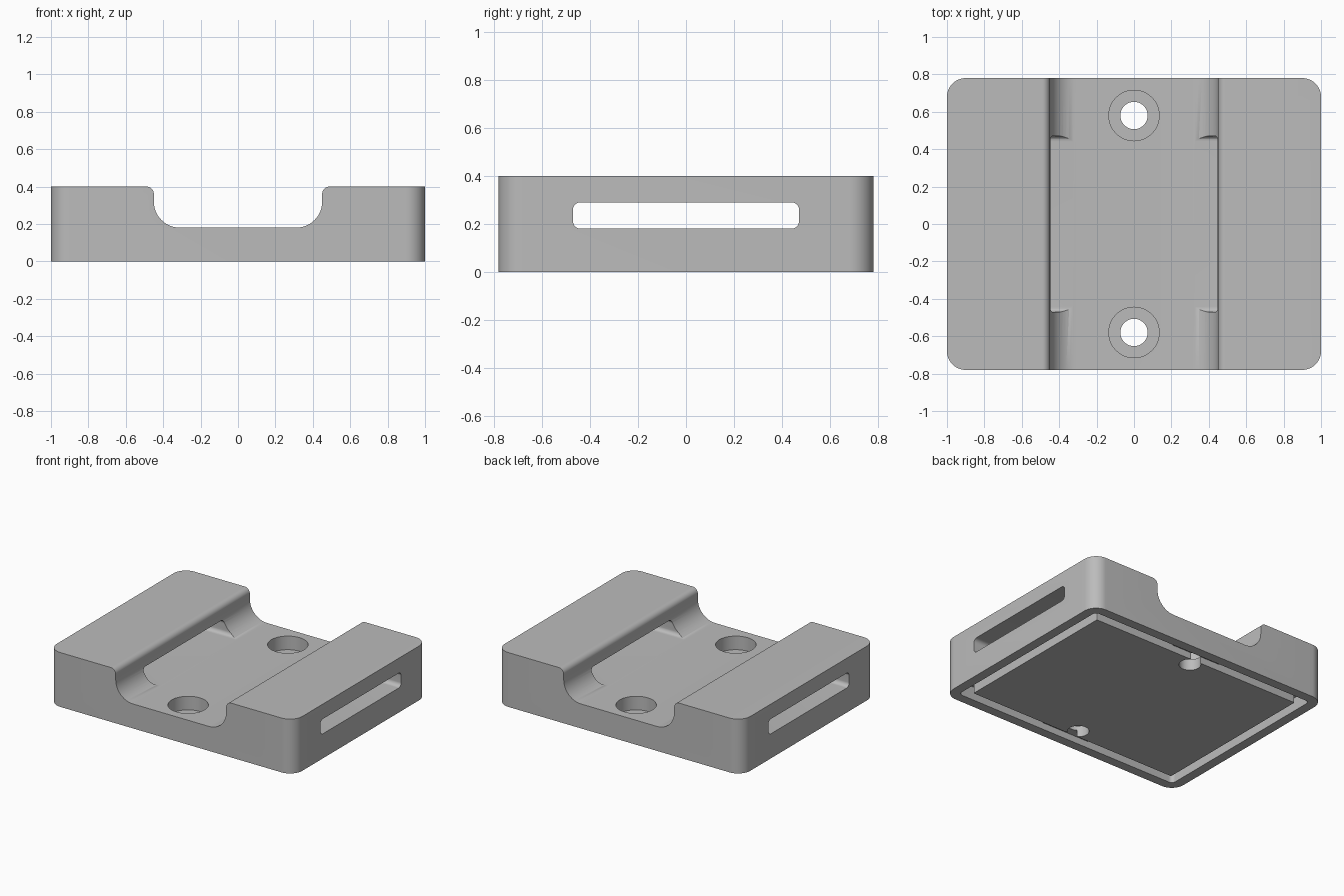
import bpy, bmesh, math
from mathutils import Vector

if "Cube" in bpy.data.objects:
    bpy.data.objects.remove(bpy.data.objects["Cube"], do_unlink=True)

grey = bpy.data.materials.new("light grey plastic")
grey.use_nodes = True
colour = (0.5, 0.5, 0.5, 1)
grey.diffuse_color = colour
grey.node_tree.nodes["Principled BSDF"].inputs["Base Color"].default_value = colour


def arc(cx, cy, r, start, end, steps=12):
    angles = [math.radians(start + (end - start) * i / steps) for i in range(steps + 1)]
    return [(cx + r * math.cos(a), cy + r * math.sin(a)) for a in angles]


def rounded_rect(hx, hy, r, cy=0):
    pts = []
    for i, (sx, sy) in enumerate([(1, 1), (-1, 1), (-1, -1), (1, -1)]):
        pts += arc(sx * (hx - r), cy + sy * (hy - r), r, 90 * i, 90 * i + 90)
    return pts


def prism(name, pts, lo, hi, axis="z"):
    """Extrude a 2D profile along one axis."""
    place = {"x": lambda a, b, h: (h, a, b),
             "y": lambda a, b, h: (a, h, b),
             "z": lambda a, b, h: (a, b, h)}[axis]
    bm = bmesh.new()
    face = bm.faces.new([bm.verts.new(place(a, b, lo)) for a, b in pts])
    new = bmesh.ops.extrude_face_region(bm, geom=[face])["geom"]
    bmesh.ops.translate(bm, vec=Vector(place(0, 0, hi - lo)),
                        verts=[g for g in new if isinstance(g, bmesh.types.BMVert)])
    bmesh.ops.recalc_face_normals(bm, faces=bm.faces)
    mesh = bpy.data.meshes.new(name)
    bm.to_mesh(mesh)
    bm.free()
    mesh.materials.append(grey)
    obj = bpy.data.objects.new(name, mesh)
    bpy.context.collection.objects.link(obj)
    return obj


def cut(target, cutter):
    """Subtract the cutter, then discard it."""
    mod = target.modifiers.new("cut", "BOOLEAN")
    mod.operation, mod.solver, mod.object = "DIFFERENCE", "EXACT", cutter
    bpy.ops.object.select_all(action="DESELECT")
    bpy.context.view_layer.objects.active = target
    target.select_set(True)
    bpy.ops.object.modifier_apply(modifier=mod.name)
    bpy.data.objects.remove(cutter, do_unlink=True)


# Block with rounded upright corners
body = prism("mounting_block", rounded_rect(1, 0.78, 0.1), 0, 0.4)

# Channel from front to back, rounded at the floor and the lips
half = [(0.31, 0.18)] + arc(0.31, 0.32, 0.14, -90, 0)[1:]
half += arc(0.49, 0.36, 0.04, 180, 90) + [(0.49, 0.6)]
profile = half + [(-x, z) for x, z in reversed(half)]
cut(body, prism("channel_cutter", profile, -1, 1, "y"))

# Strap slot through both sides
cut(body, prism("slot_cutter", rounded_rect(0.47, 0.0545, 0.03, 0.2355), -1.2, 1.2, "x"))

# Counterbored screw holes
for y in (-0.58, 0.58):
    for radius, bottom in ((0.135, 0.08), (0.073, -0.1)):
        circle = arc(0, y, radius, 0, 360, 48)[:-1]
        cut(body, prism("hole_cutter", circle, bottom, 0.3))

# Underside groove, shallower beside the screw holes
groove = prism("groove_cutter", rounded_rect(0.93, 0.71, 0.03), -0.1, 0.1)
cut(groove, prism("groove_core", rounded_rect(0.86, 0.64, 0.005), -0.2, 0.2))
cut(groove, prism("groove_step", rounded_rect(0.2, 0.9, 0.005), 0.05, 0.2))
cut(body, groove)

bpy.context.view_layer.objects.active = body
body.select_set(True)
bpy.ops.object.shade_smooth_by_angle(angle=math.radians(30))
